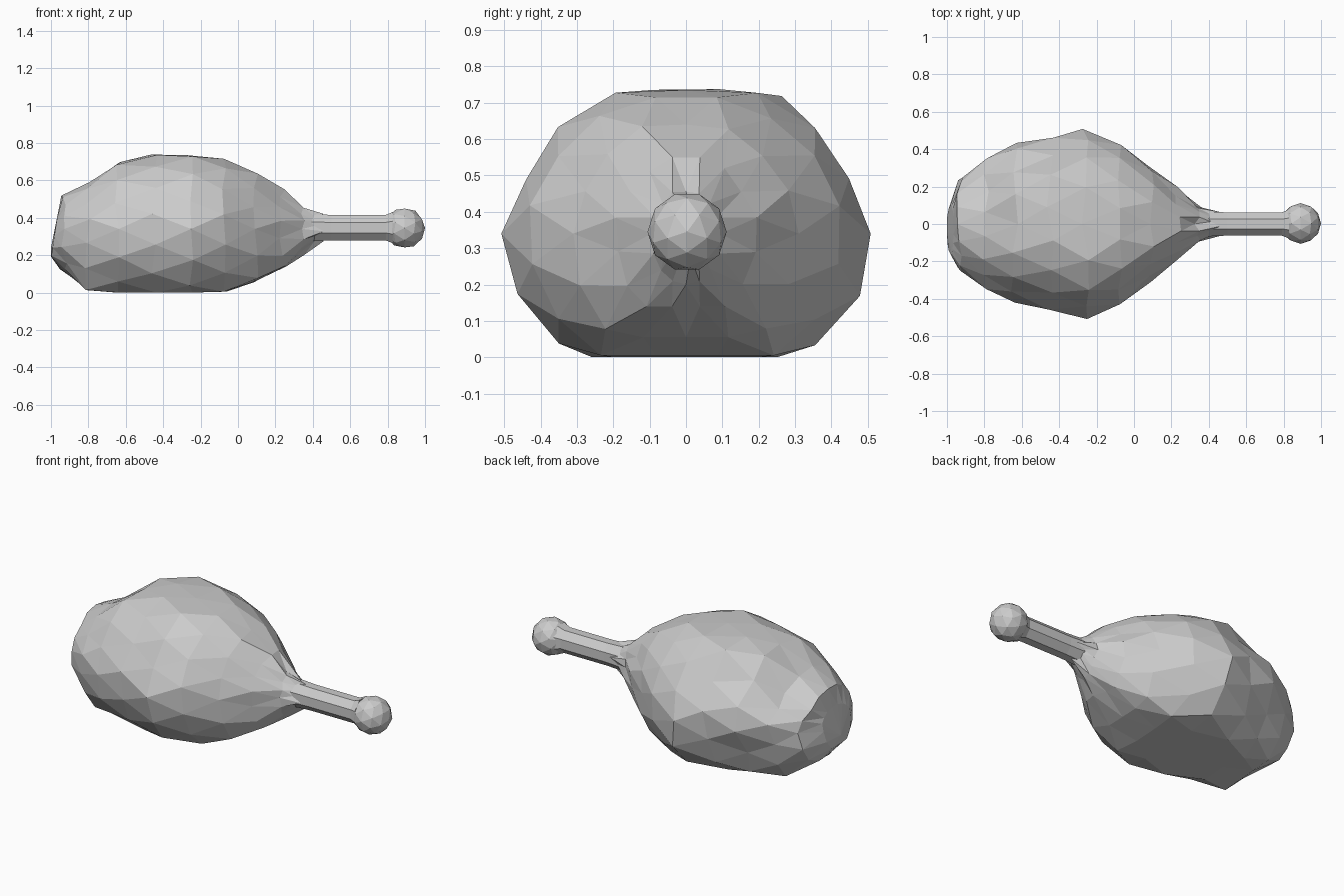
import bpy, bmesh, math, random
from mathutils import Vector

if "Cube" in bpy.data.objects:
    bpy.data.objects.remove(bpy.data.objects["Cube"])

random.seed(11)
grey = bpy.data.materials.new("light_grey")
grey.diffuse_color = (0.6, 0.6, 0.6, 1)
grey.use_nodes = True
grey.node_tree.nodes["Principled BSDF"].inputs["Base Color"].default_value = grey.diffuse_color
MID = 0.34  # height of the widest line


def finish(bm, name):
    bmesh.ops.recalc_face_normals(bm, faces=bm.faces)
    mesh = bpy.data.meshes.new(name)
    bm.to_mesh(mesh)
    bm.free()
    mesh.materials.append(grey)
    obj = bpy.data.objects.new(name, mesh)
    bpy.context.collection.objects.link(obj)
    return obj


def loft(bm, rings):
    """Join rings whose even members are turned half a step, with triangles."""
    n = len(rings[0])
    for k, (a, b) in enumerate(zip(rings, rings[1:])):
        for i in range(n):
            j = (i + 1) % n
            if k % 2:
                bm.faces.new((a[i], a[j], b[i]))
                bm.faces.new((a[j], b[j], b[i]))
            else:
                bm.faces.new((a[i], a[j], b[j]))
                bm.faces.new((a[i], b[j], b[i]))


# Lumps and dents on the meat: centre, push
lumps = [((-0.57, -0.42, 0.22), (0, -0.05, 0)),
         ((-0.64, 0.38, 0.42), (0, 0.06, 0.0)),
         ((-0.72, 0.36, 0.24), (0, -0.05, 0.0)),
         ((-0.85, 0.18, 0.54), (0.03, -0.02, -0.05)),
         ((-0.45, 0.26, 0.67), (0, 0.01, 0.04)),
         ((-0.30, -0.25, 0.68), (0, -0.01, 0.03))]

# Meat: station x, half width, top, bottom
profile = [(-0.985, 0.13, 0.41, 0.19), (-0.935, 0.25, 0.52, 0.125),
           (-0.80, 0.34, 0.59, 0.012), (-0.64, 0.41, 0.70, 0),
           (-0.45, 0.455, 0.735, 0), (-0.26, 0.508, 0.735, 0),
           (-0.08, 0.425, 0.715, 0.005), (0.09, 0.31, 0.64, 0.055),
           (0.24, 0.19, 0.55, 0.14), (0.34, 0.095, 0.455, 0.20),
           (0.44, 0.064, 0.42, 0.275)]
SIDES = 16
bm = bmesh.new()
rings = []
for k, (x, hw, top, bot) in enumerate(profile):
    ring = []
    last = k == len(profile) - 1
    wide = 1.02 if k % 2 == 0 else 1.0
    under = 1.0 if k > 8 else 1.18 if k < 4 else 1.29
    for i in range(SIDES):
        a = 2 * math.pi * (i + 0.5 * ((k + 1) % 2)) / SIDES
        c, s = math.cos(a), math.sin(a)
        f = 1 if last else random.uniform(0.97, 1.025)
        if abs(c) > 0.99:
            f = 1.0
        elif 0.3 < s < 0.85:  # flatter upper shoulders
            f *= 0.965
        h = (top - MID) * 1.05 if s > 0 else (MID - bot) * under
        dx = random.uniform(-0.02, 0.02) if k else 0
        if last:  # ragged edge gripping the bone
            dx = 0.02 if i % 4 == 0 else -0.03
        p = Vector((x + dx, c * hw * f * wide, MID + s * h * f))
        p.z = min(max(p.z, bot), top)
        if k == 0:  # rear end leans forward at the top
            p.x += (p.z - 0.28) * 0.15
            p.y -= 0.03
        start = p.copy()
        for centre, push in lumps:
            d = (start - Vector(centre)).length
            p += Vector(push) * math.exp(-(d / 0.11) ** 2)
        p.z = min(max(p.z, 0), 0.738)
        ring.append(bm.verts.new(p))
    rings.append(ring)
loft(bm, rings)
back = bm.verts.new((-1.0, -0.04, 0.24))
for i in range(SIDES):
    bm.faces.new((rings[0][i], back, rings[0][(i + 1) % SIDES]))
bm.faces.new(rings[-1])
finish(bm, "meat")

# Bone shaft: eight sides, slightly flared at both ends
bm = bmesh.new()
shaft = []
for x, ry, rz in [(0.36, 0.068, 0.075), (0.50, 0.062, 0.068),
                  (0.79, 0.062, 0.068), (0.83, 0.078, 0.085)]:
    shaft.append([bm.verts.new((x, ry * math.cos(math.pi * (i + 0.5) / 4) * 1.08,
                                0.347 + rz * math.sin(math.pi * (i + 0.5) / 4) * 1.08))
                  for i in range(8)])
for a, b in zip(shaft, shaft[1:]):
    for i in range(8):
        j = (i + 1) % 8
        bm.faces.new((a[i], a[j], b[j], b[i]))
bm.faces.new(shaft[0])
bm.faces.new(shaft[-1])
finish(bm, "bone_shaft")

# Bone knob
bm = bmesh.new()
bmesh.ops.create_icosphere(bm, subdivisions=2, radius=0.109)
knob = finish(bm, "bone_knob")
knob.rotation_euler = (0, math.pi / 2, 0)
knob.location = (0.891, 0.003, 0.345)
